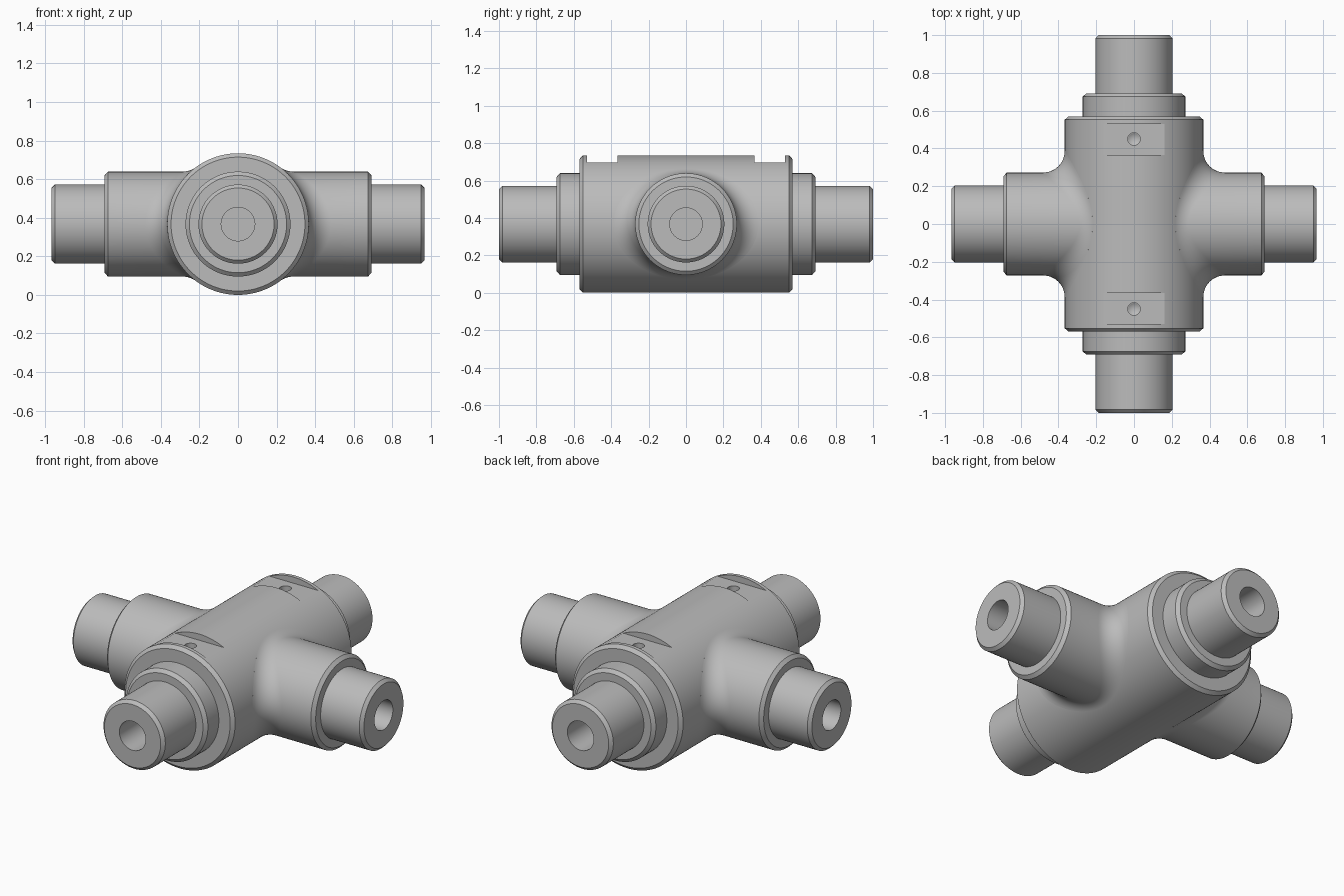
import bpy, bmesh, math
from mathutils import Vector, Matrix

cube = bpy.data.objects.get("Cube")
if cube:
    bpy.data.objects.remove(cube, do_unlink=True)

SEG = 128
AXIS_Z = 0.367       # height of both axes
BODY_R = 0.367
ARM_R = 0.272
FILLET = 0.115
ANGLES = [2 * math.pi * i / SEG for i in range(SEG)]

steel = bpy.data.materials.new("steel grey")
steel.use_nodes = True
GREY = (0.5, 0.5, 0.5, 1)
steel.diffuse_color = GREY
steel.node_tree.nodes["Principled BSDF"].inputs["Base Color"].default_value = GREY


def circle(x, r):
    """Ring of radius r around the x axis."""
    return [Vector((x, r * math.cos(a), r * math.sin(a))) for a in ANGLES]


def loft(name, rings, turn):
    """Skin a series of rings, cap both ends and turn about z."""
    bm = bmesh.new()
    loops = [[bm.verts.new(p) for p in ring] for ring in rings]
    for a, b in zip(loops, loops[1:]):
        for i in range(SEG):
            j = (i + 1) % SEG
            bm.faces.new((a[i], a[j], b[j], b[i]))
    bm.faces.new(loops[0])
    bm.faces.new(loops[-1])
    bmesh.ops.recalc_face_normals(bm, faces=bm.faces)
    bm.transform(Matrix.Translation((0, 0, AXIS_Z)) @ Matrix.Rotation(turn, 4, 'Z'))
    mesh = bpy.data.meshes.new(name)
    bm.to_mesh(mesh)
    bm.free()
    mesh.materials.append(steel)
    obj = bpy.data.objects.new(name, mesh)
    bpy.context.collection.objects.link(obj)
    return obj


def activate(obj):
    bpy.ops.object.select_all(action='DESELECT')
    obj.select_set(True)
    bpy.context.view_layer.objects.active = obj


def smooth(obj):
    activate(obj)
    bpy.ops.object.shade_smooth_by_angle(angle=math.radians(18))


def spigot(shoulder, end):
    """Profile of a stepped, chamfered shaft end with a blind bore."""
    return [(shoulder - 0.018, ARM_R), (shoulder, 0.252), (shoulder, 0.205),
            (end - 0.018, 0.205), (end, 0.187), (end, 0.087), (end - 0.3, 0.087)]


# Main body: one turned profile, mirrored end to end
half = [(0.552, BODY_R), (0.57, 0.347), (0.57, ARM_R)] + spigot(0.692, 1.0)
profile = [(-x, r) for x, r in reversed(half)] + half
body = loft("main_body", [circle(x, r) for x, r in profile], math.pi / 2)


# Side arms, blended into the body with a rolling-ball fillet
def fillet_ring(t):
    ring = []
    for a in ANGLES:
        y, z = (ARM_R + FILLET) * math.cos(a), (ARM_R + FILLET) * math.sin(a)
        x = math.sqrt((BODY_R + FILLET) ** 2 - z * z)
        to_body = Vector((-x, 0, -z)).normalized()
        to_arm = Vector((0, -math.cos(a), -math.sin(a)))
        ring.append(Vector((x, y, z)) + FILLET * to_body.slerp(to_arm, t))
    return ring


STEPS = 12
arm_rings = [circle(0.1, 0.2)]
arm_rings += [fillet_ring(i / STEPS) for i in range(STEPS + 1)]
arm_rings += [circle(x, r) for x, r in spigot(0.692, 0.967)]
for name, turn in (("left_arm", 0), ("right_arm", math.pi)):
    smooth(loft(name, arm_rings, turn))


# Cut a flat and a drilled hole near each end of the body top
def cut(cutter):
    cutter.hide_render = True
    mod = body.modifiers.new("cut", 'BOOLEAN')
    mod.operation = 'DIFFERENCE'
    mod.solver = 'EXACT'
    mod.object = cutter
    activate(body)
    bpy.ops.object.modifier_apply(modifier=mod.name)
    bpy.data.objects.remove(cutter, do_unlink=True)


for side in (-1, 1):
    bpy.ops.mesh.primitive_cube_add(size=1, location=(0, side * 0.4475, 0.797))
    flat = bpy.context.object
    flat.scale = (0.6, 0.165, 0.2)
    cut(flat)
    bpy.ops.mesh.primitive_cylinder_add(vertices=32, radius=0.033, depth=0.2,
                                        location=(0, side * 0.45, 0.72))
    cut(bpy.context.object)
    bpy.ops.mesh.primitive_cone_add(vertices=32, radius1=0, radius2=0.033, depth=0.02,
                                    location=(0, side * 0.45, 0.611))
    cut(bpy.context.object)
smooth(body)
